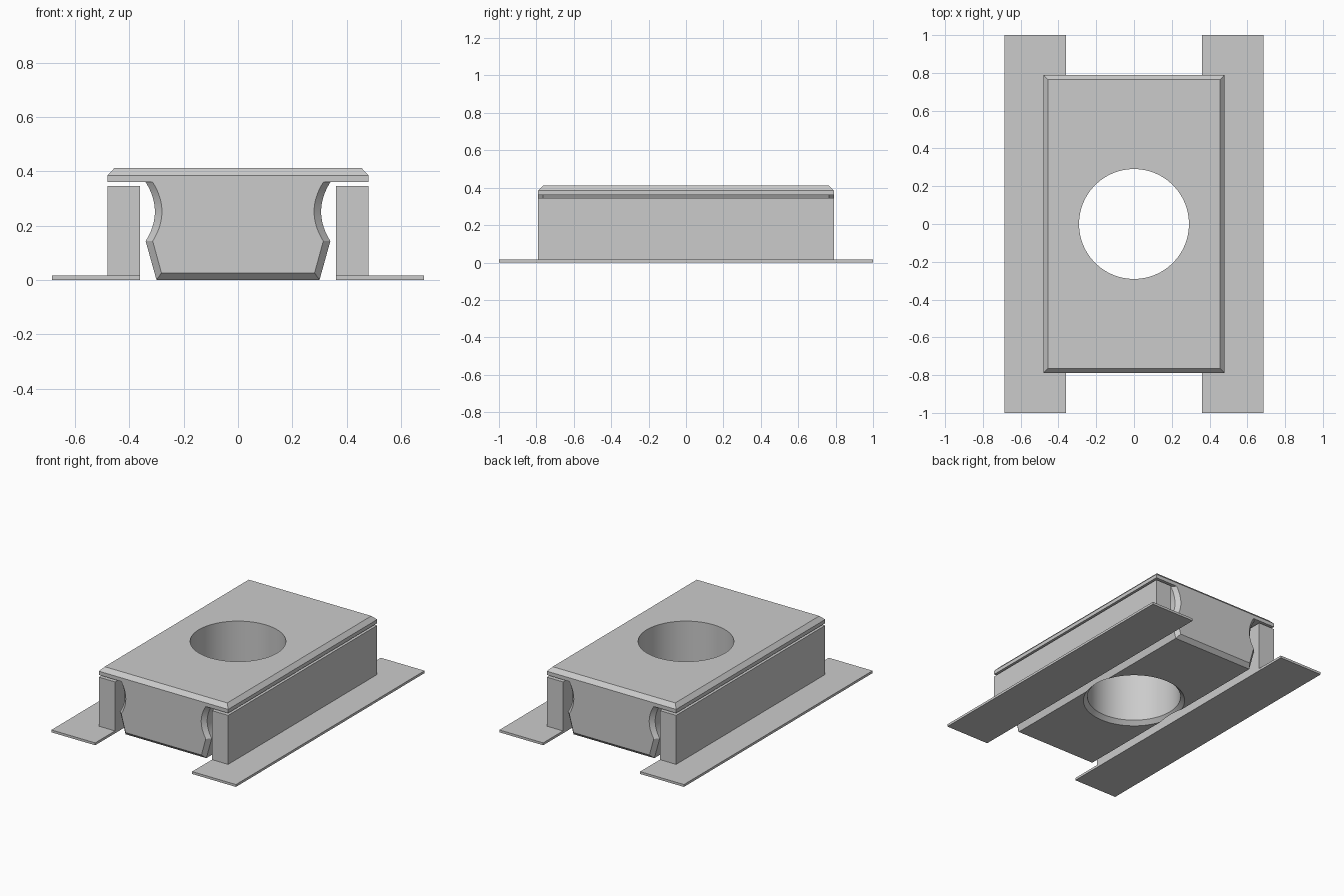
import bpy
import bmesh
import math

if "Cube" in bpy.data.objects:
    bpy.data.objects.remove(bpy.data.objects["Cube"])

grey = bpy.data.materials.new("plain grey")
grey.use_nodes = True
GREY = (0.6, 0.6, 0.6, 1)
grey.diffuse_color = GREY
grey.node_tree.nodes["Principled BSDF"].inputs["Base Color"].default_value = GREY

HOLE = 0.291    # radius of the central bore
BEVEL = 0.026   # width of the edge chamfers
LENGTH = 0.79   # half length of block, cap and rails


def loft(name, rings):
    """Join equal-length closed rings into a capped solid."""
    bm = bmesh.new()
    loops = [[bm.verts.new(p) for p in ring] for ring in rings]
    n = len(loops[0])
    for a, b in zip(loops, loops[1:]):
        for i in range(n):
            j = (i + 1) % n
            bm.faces.new((a[i], a[j], b[j], b[i]))
    bm.faces.new(loops[0])
    bm.faces.new(loops[-1])
    bmesh.ops.recalc_face_normals(bm, faces=bm.faces)
    mesh = bpy.data.meshes.new(name)
    bm.to_mesh(mesh)
    bm.free()
    mesh.materials.append(grey)
    obj = bpy.data.objects.new(name, mesh)
    bpy.context.collection.objects.link(obj)
    return obj


def rect(x0, x1, y, z):
    return [(x0, -y, z), (x1, -y, z), (x1, y, z), (x0, y, z)]


def circle(r, z, n=96):
    return [(r * math.cos(math.tau * i / n), r * math.sin(math.tau * i / n), z)
            for i in range(n)]


def block_section(y, inset):
    """Tapered foot, concave finger groove above it, flat top."""
    half = [(0.30 - inset * 0.7, inset)]
    low, high, depth, steps = 0.143, 0.36, 0.034, 16
    for i in range(steps + 1):
        t = i / steps
        x = 0.34 - inset - depth * (1 - (2 * t - 1) ** 2)
        half.append((x, low + (high - low) * t))
    outline = half + [(-x, z) for x, z in reversed(half)]
    return [(x, y, z) for x, z in outline]


# Central block with chamfered ends
inner = LENGTH - BEVEL
block = loft("block", [block_section(-LENGTH, BEVEL), block_section(-inner, 0),
                       block_section(inner, 0), block_section(LENGTH, BEVEL)])

# Cap plate with chamfered top edge
cap = loft("cap_plate", [rect(-0.48, 0.48, LENGTH, 0.36),
                         rect(-0.48, 0.48, LENGTH, 0.385),
                         rect(-0.455, 0.455, LENGTH - BEVEL, 0.412)])

# Bore through cap and block, flared at the underside
cutter = loft("bore_cutter", [circle(HOLE + 2 * BEVEL, -BEVEL), circle(HOLE, BEVEL),
                              circle(HOLE, 0.5)])
cutter.hide_render = True
for obj in (block, cap):
    cut = obj.modifiers.new("bore", 'BOOLEAN')
    cut.operation = 'DIFFERENCE'
    cut.solver = 'EXACT'
    cut.object = cutter
    bpy.context.view_layer.objects.active = obj
    bpy.ops.object.modifier_apply(modifier=cut.name)
bpy.data.objects.remove(cutter)

# Side rails: upright wall on a thin foot flange
for side, s in (("left", 1), ("right", -1)):
    loft(side + "_rail_wall", [rect(0.36 * s, 0.48 * s, LENGTH, 0.016),
                               rect(0.36 * s, 0.48 * s, LENGTH, 0.345)])
    loft(side + "_rail_foot", [rect(0.36 * s, 0.685 * s, 1, 0),
                               rect(0.36 * s, 0.685 * s, 1, 0.016)])

# Smooth the curved walls, keep hard edges
bpy.ops.object.select_all(action='DESELECT')
for obj in (block, cap):
    obj.select_set(True)
bpy.context.view_layer.objects.active = block
bpy.ops.object.shade_smooth_by_angle(angle=math.radians(25))
